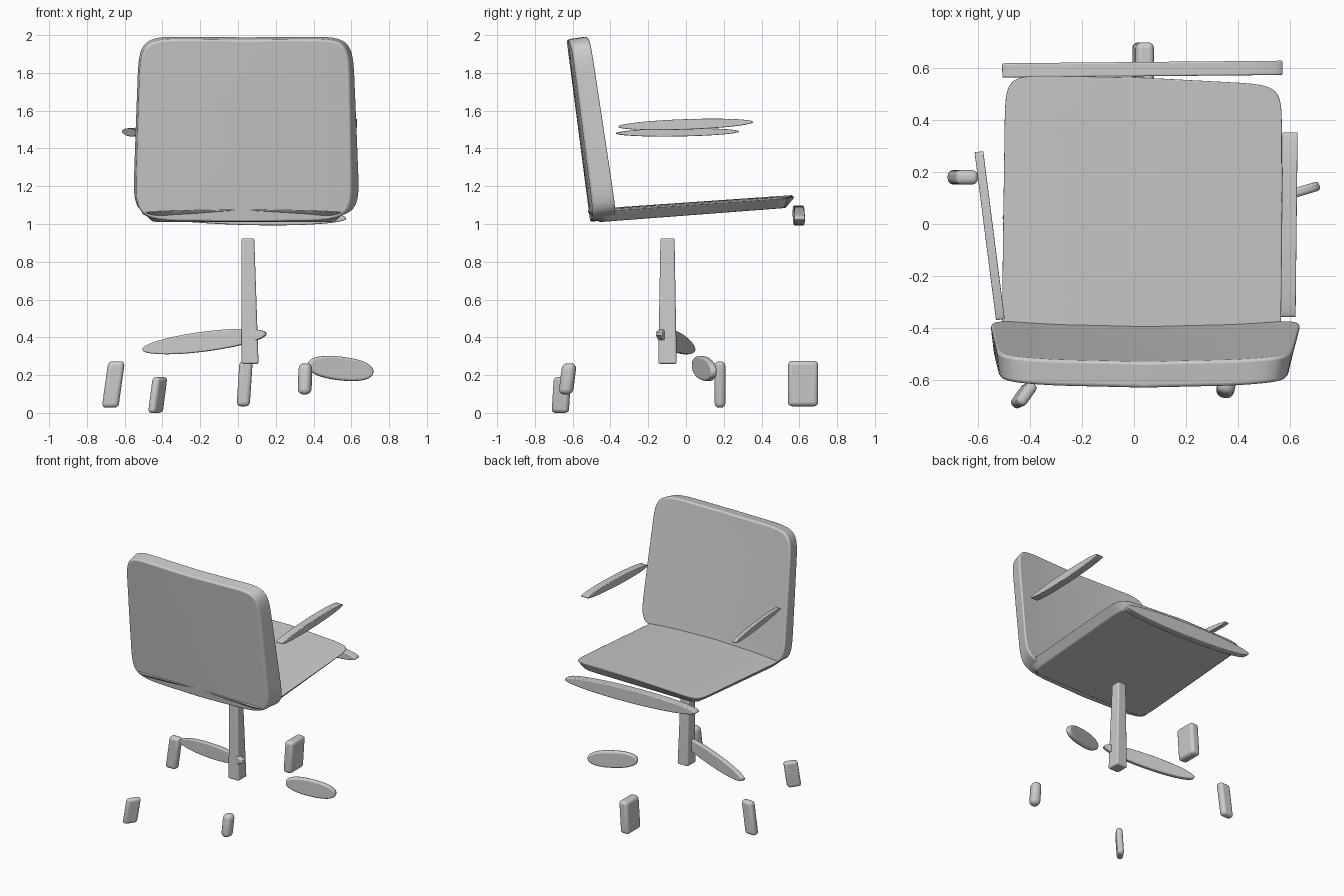
import bpy, bmesh
from math import cos, sin, pi, radians, copysign
from mathutils import Vector, Matrix

if "Cube" in bpy.data.objects:
    bpy.data.objects.remove(bpy.data.objects["Cube"])


def finish(bm, name, bevel=0.0, segs=3, angle=35):
    bmesh.ops.recalc_face_normals(bm, faces=bm.faces)
    me = bpy.data.meshes.new(name)
    bm.to_mesh(me)
    bm.free()
    ob = bpy.data.objects.new(name, me)
    bpy.context.collection.objects.link(ob)
    if bevel:
        m = ob.modifiers.new("bevel", 'BEVEL')
        m.width, m.segments, m.limit_method = bevel, segs, 'ANGLE'
        m.angle_limit = radians(40)
    bpy.ops.object.select_all(action='DESELECT')
    ob.select_set(True)
    bpy.context.view_layer.objects.active = ob
    bpy.ops.object.shade_smooth_by_angle(angle=radians(angle))
    return ob


def slab(name, a, b, bulge_a, bulge_b, power, bevel):
    """Padded panel between two four-cornered faces, each bowed at its middle."""
    bm = bmesh.new()
    n = 64

    def bilinear(c, u, v, bulge):
        c = [Vector(p) for p in c]
        s, t = (u + 1) / 2, (v + 1) / 2
        p = c[0].lerp(c[1], s).lerp(c[3].lerp(c[2], s), t)
        return p + Vector(bulge) * (1 - u * u)

    rings = []
    for corners, bulge, scales in ((a, bulge_a, (.02, .25, .5, .75, .92, 1)),
                                   (b, bulge_b, (1, .92, .75, .5, .25, .02))):
        for s in scales:
            ring = []
            for i in range(n):
                t = 2 * pi * i / n
                u = copysign(abs(cos(t)) ** (2 / power), cos(t)) * s
                v = copysign(abs(sin(t)) ** (2 / power), sin(t)) * s
                ring.append(bm.verts.new(bilinear(corners, u, v, bulge)))
            rings.append(ring)
    for r, q in zip(rings, rings[1:]):
        for i in range(n):
            j = (i + 1) % n
            bm.faces.new((r[i], r[j], q[j], q[i]))
    bm.faces.new(rings[0])
    bm.faces.new(rings[-1])
    return finish(bm, name, bevel)


def lens(name, p, q, height, thick, bevel=0.012, power=2.0):
    """Flat oval bar from p to q, oval standing upright."""
    p, q = Vector(p), Vector(q)
    ax = (q - p).normalized()
    side = Vector((0, 0, 1)).cross(ax).normalized()
    up = ax.cross(side)
    mid, half = (p + q) / 2, (q - p).length / 2
    bm = bmesh.new()
    n = 48
    rings = []
    for s in (-1, 1):
        ring = []
        for i in range(n):
            t = 2 * pi * i / n
            x = copysign(abs(cos(t)) ** (2 / power), cos(t)) * half
            z = copysign(abs(sin(t)) ** (2 / power), sin(t)) * height / 2
            ring.append(bm.verts.new(mid + ax * x + up * z + side * s * thick / 2))
        rings.append(ring)
    for i in range(n):
        j = (i + 1) % n
        bm.faces.new((rings[0][i], rings[0][j], rings[1][j], rings[1][i]))
    bm.faces.new(rings[0])
    bm.faces.new(rings[1])
    return finish(bm, name, bevel)


def block(name, loc, size, bevel, lean=(0, 0), turn=0, taper=1.0):
    """Rounded box whose top is shifted by lean and scaled by taper."""
    bm = bmesh.new()
    bmesh.ops.create_cube(bm, size=1)
    rot = Matrix.Rotation(radians(turn), 3, 'Z')
    for v in bm.verts:
        k = taper if v.co.z > 0 else 1
        p = rot @ Vector((v.co.x * size[0] * k, v.co.y * size[1] * k, v.co.z * size[2]))
        p += Vector((lean[0], lean[1], 0)) * v.co.z
        v.co = p + Vector(loc)
    return finish(bm, name, bevel, 4)


# Backrest: tilted, slightly bowed panel
slab("backrest",
     [(-.545, -.485, 1.02), (.605, -.485, 1.02), (.59, -.61, 1.985), (-.515, -.61, 1.985)],
     [(-.56, -.365, 1.04), (.65, -.365, 1.04), (.61, -.51, 2.0), (-.525, -.51, 2.0)],
     (0, -.022, -.01), (0, -.022, -.01), 9, .012)

# Seat: thin cushion with an undercut lower face
slab("seat",
     [(-.515, -.53, 1.06), (.57, -.53, 1.06), (.575, .535, 1.135), (-.5, .575, 1.135)],
     [(-.46, -.46, 1.01), (.52, -.46, 1.01), (.52, .52, 1.085), (-.45, .53, 1.085)],
     (0, .012, .018), (0, 0, 0), 14, .008)

# Front rail under the seat edge
lens("front_rail", (-.51, .592, 1.06), (.575, .602, 1.03), .1, .055, .006)

# Armrests
lens("right_armrest", (.594, -.36, 1.515), (.602, .355, 1.54), .055, .058, .016)
lens("left_armrest", (-.515, -.37, 1.48), (-.598, .28, 1.49), .043, .034, .01)

# Central column
block("column", (.058, -.098, .592), (.09, .098, .665), .01, (-.012, 0), 0, .76)

# Base arms
lens("left_base_arm", (-.505, .035, .335), (.15, -.145, .42), .105, .035, .01)
lens("right_base_arm", (.37, .045, .255), (.715, .148, .215), .125, .036, .012, 2.3)

# Casters
block("left_caster", (-.66, .18, .15), (.088, .056, .245), .022, (.034, 0))
block("front_left_caster", (-.425, -.66, .095), (.045, .1, .19), .02, (.025, .012), -35)
block("front_right_caster", (.355, -.627, .18), (.07, .075, .165), .03, (.005, .02), -15)
block("rear_caster", (.035, .62, .155), (.07, .16, .24), .022, (.016, 0))
